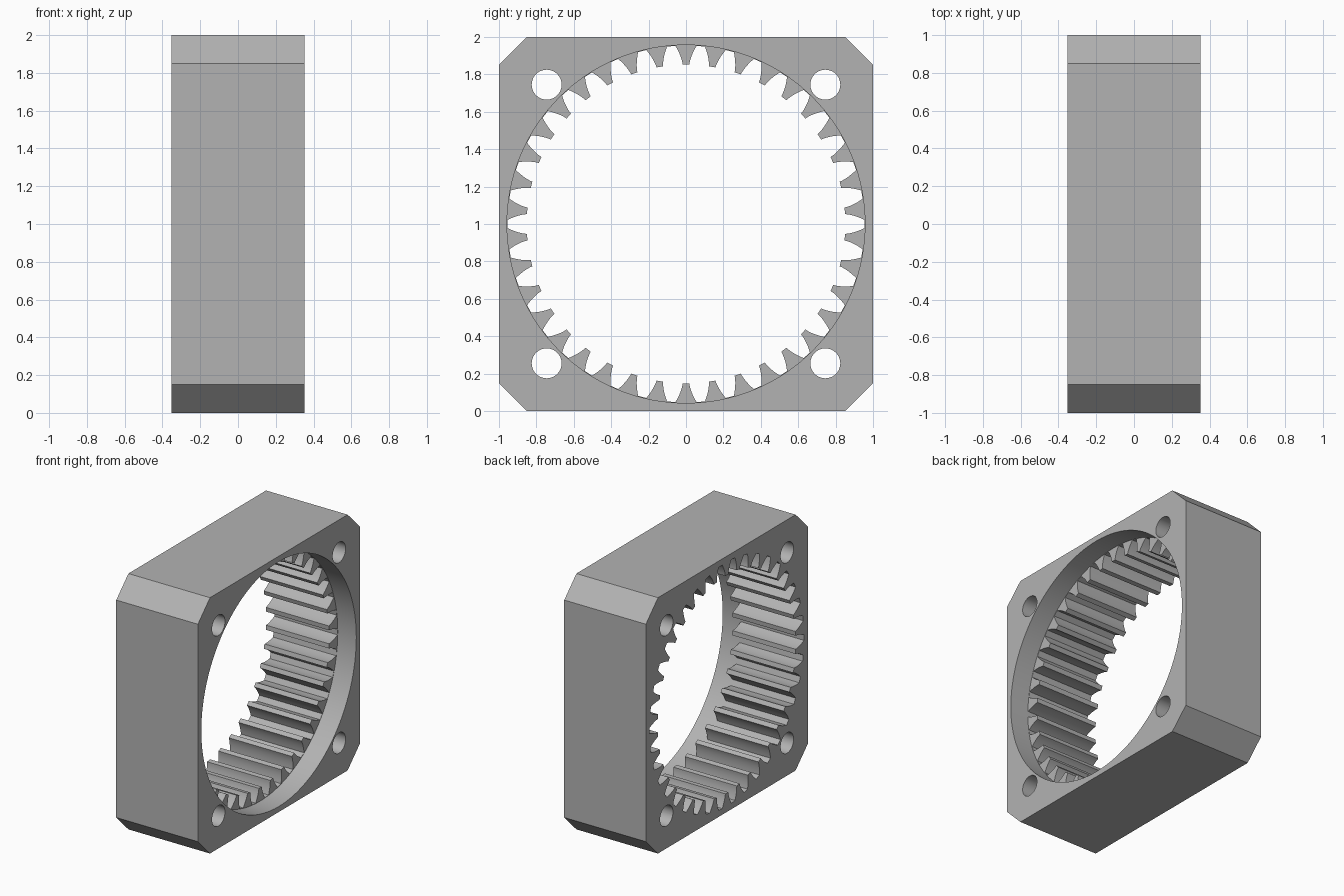
import bpy
import bmesh
from math import acos, cos, pi, radians, sin, sqrt, tan

if "Cube" in bpy.data.objects:
    bpy.data.objects.remove(bpy.data.objects["Cube"], do_unlink=True)

HALF_DEPTH = 0.353
CHAMFER = 0.15
TEETH = 38
TIP_R, PITCH_R, ROOT_R = 0.852, 0.904, 0.954
RECESS_R, RECESS_DEPTH = 0.957, 0.16
HOLE_R, HOLE_OFFSET = 0.08, 0.745
OVERSHOOT = 0.1

grey = bpy.data.materials.new("plain grey")
grey.use_nodes = True
colour = (0.45, 0.45, 0.45, 1)
grey.diffuse_color = colour
grey.node_tree.nodes["Principled BSDF"].inputs["Base Color"].default_value = colour


def prism(name, outline, x0, x1):
    """Extrude a closed (y, z) outline along x; z is measured from the centre."""
    bm = bmesh.new()
    face = bm.faces.new([bm.verts.new((x0, y, z + 1)) for y, z in outline])
    moved = bmesh.ops.extrude_face_region(bm, geom=[face])["geom"]
    verts = [v for v in moved if isinstance(v, bmesh.types.BMVert)]
    bmesh.ops.translate(bm, verts=verts, vec=(x1 - x0, 0, 0))
    bmesh.ops.recalc_face_normals(bm, faces=bm.faces)
    mesh = bpy.data.meshes.new(name)
    bm.to_mesh(mesh)
    bm.free()
    mesh.materials.append(grey)
    obj = bpy.data.objects.new(name, mesh)
    bpy.context.collection.objects.link(obj)
    return obj


def circle(radius, count, cy=0, cz=0):
    return [(cy + radius * cos(2 * pi * i / count), cz + radius * sin(2 * pi * i / count))
            for i in range(count)]


def gap_half_angle(r):
    """Half the angular width of the space between two involute teeth."""
    base = PITCH_R * cos(radians(20))
    angle = acos(min(1, base / r))
    at_pitch = pi / (2 * TEETH) + 0.006
    return at_pitch + tan(radians(20)) - radians(20) - tan(angle) + angle


def gear_outline():
    steps = 6
    radii = [TIP_R + (ROOT_R - TIP_R) * i / steps for i in range(steps + 1)]
    flank = [(r, gap_half_angle(r)) for r in radii]
    points = []
    for k in range(TEETH):
        mid = 2 * pi * k / TEETH
        polar = [(r, mid - a) for r, a in flank] + [(r, mid + a) for r, a in reversed(flank)]
        points += [(r * cos(a), r * sin(a)) for r, a in polar]
    return points


# Square housing with chamfered corners
c = 1 - CHAMFER
ring_gear = prism("ring_gear_housing",
                  [(1, -c), (1, c), (c, 1), (-c, 1), (-1, c), (-1, -c), (-c, -1), (c, -1)],
                  -HALF_DEPTH, HALF_DEPTH)

# Cutters for the toothed bore, the round recess and the bolt holes
back, front = -HALF_DEPTH - OVERSHOOT, HALF_DEPTH + OVERSHOOT
cutters = [prism("tooth_cutter", gear_outline(), back, front),
           prism("recess_cutter", circle(RECESS_R, 128), HALF_DEPTH - RECESS_DEPTH, front)]
for sy in (-1, 1):
    for sz in (-1, 1):
        cutters.append(prism("bolt_hole_cutter",
                             circle(HOLE_R, 40, sy * HOLE_OFFSET, sz * HOLE_OFFSET), back, front))

bpy.context.view_layer.objects.active = ring_gear
for cutter in cutters:
    cutter.hide_render = True
    cut = ring_gear.modifiers.new("cut", "BOOLEAN")
    cut.operation = "DIFFERENCE"
    cut.solver = "EXACT"
    cut.object = cutter
    bpy.ops.object.modifier_apply(modifier=cut.name)
for cutter in cutters:
    bpy.data.objects.remove(cutter, do_unlink=True)

# Smooth round walls, crisp edges
bpy.ops.object.select_all(action="DESELECT")
ring_gear.select_set(True)
bpy.ops.object.shade_smooth_by_angle(angle=radians(20))
